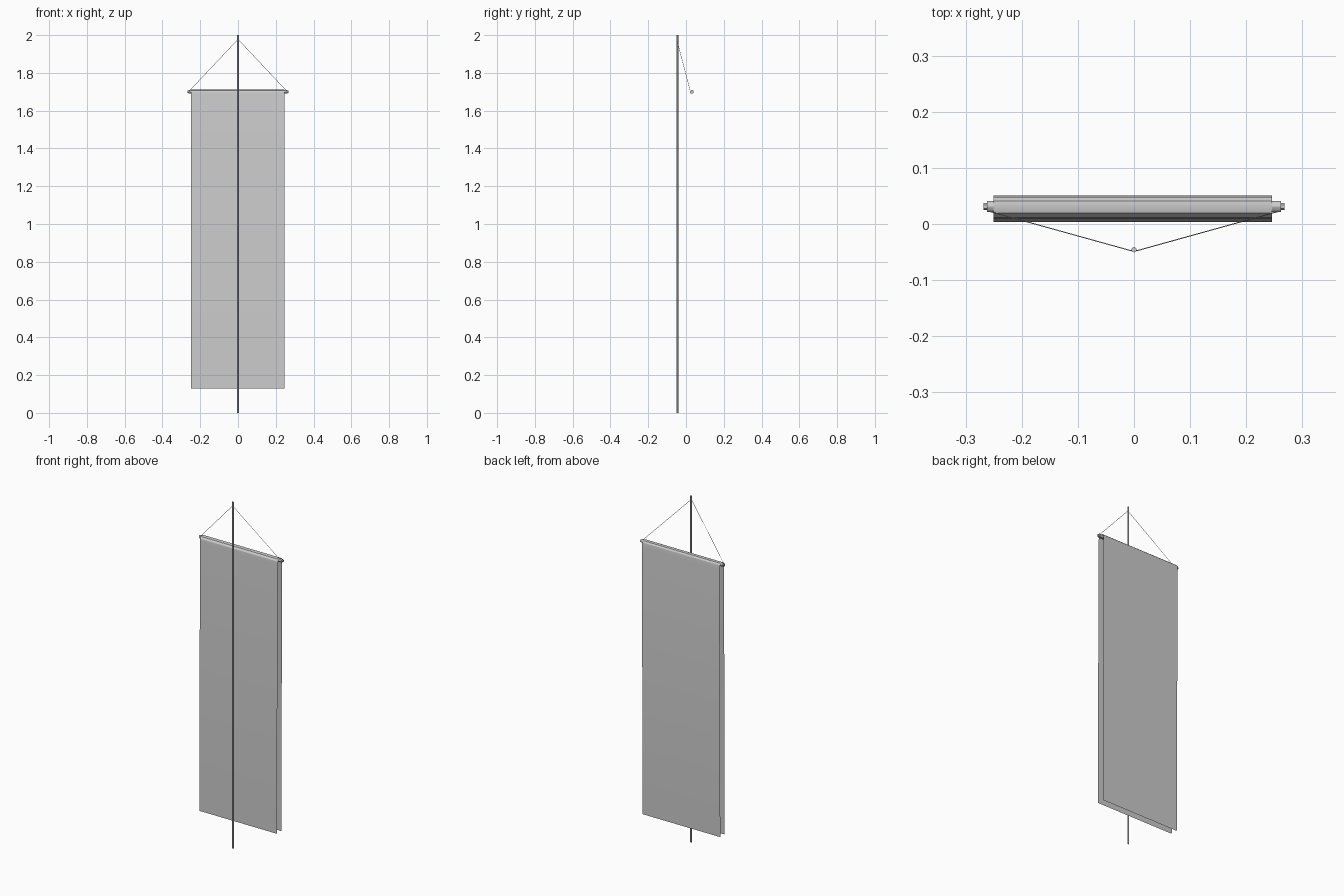
import bpy, bmesh
from math import cos, sin, pi
from mathutils import Vector

cube = bpy.data.objects.get("Cube")
if cube:
    bpy.data.objects.remove(cube)

grey = bpy.data.materials.new("plain_grey")
grey.use_nodes = True
GREY = (0.6, 0.6, 0.6, 1)
grey.diffuse_color = GREY
grey.node_tree.nodes["Principled BSDF"].inputs["Base Color"].default_value = GREY


def finish(name, bm, smooth=False):
    bmesh.ops.remove_doubles(bm, verts=bm.verts, dist=0.00001)
    mesh = bpy.data.meshes.new(name)
    bm.to_mesh(mesh)
    bm.free()
    mesh.materials.append(grey)
    obj = bpy.data.objects.new(name, mesh)
    bpy.context.collection.objects.link(obj)
    if smooth:
        bpy.ops.object.select_all(action='DESELECT')
        obj.select_set(True)
        bpy.context.view_layer.objects.active = obj
        bpy.ops.object.shade_smooth_by_angle()
    return obj


def rod(name, start, end, radius, sides):
    """Capped straight rod between two points."""
    start, end = Vector(start), Vector(end)
    axis = end - start
    bm = bmesh.new()
    bmesh.ops.create_cone(bm, cap_ends=True, segments=sides, radius1=radius,
                          radius2=radius, depth=axis.length)
    turn = axis.to_track_quat('Z', 'Y').to_matrix().to_4x4()
    bmesh.ops.transform(bm, matrix=turn, verts=bm.verts)
    bmesh.ops.translate(bm, vec=(start + end) / 2, verts=bm.verts)
    return finish(name, bm)


POLE_Y, BAR_Y, BAR_Z = -0.046, 0.031, 1.70

# Upright pole
rod("pole", (0, POLE_Y, 0), (0, POLE_Y, 2), 0.005, 6)

# Crossbar with narrower stepped tips
profile = [(0.268, 0), (0.268, 0.006), (0.262, 0.006), (0.262, 0.01)]
profile += [(-x, r) for x, r in reversed(profile)]
sides = 12
bm = bmesh.new()
rings = [[bm.verts.new((x, BAR_Y + r * cos(2 * pi * i / sides),
                        BAR_Z + r * sin(2 * pi * i / sides)))
          for i in range(sides)] for x, r in profile]
for a, b in zip(rings, rings[1:]):
    for i in range(sides):
        j = (i + 1) % sides
        bm.faces.new((a[i], a[j], b[j], b[i]))
bmesh.ops.dissolve_degenerate(bm, dist=0.00001, edges=bm.edges)
bmesh.ops.recalc_face_normals(bm, faces=bm.faces)
finish("crossbar", bm, True)

# Cloth draped over the crossbar, open at the bottom and sides
drape = [(0.004, 0.13), (0.010, 1.68), (0.012, 1.698), (0.020, 1.708),
         (0.031, 1.711), (0.041, 1.709), (0.048, 1.701), (0.051, 1.68),
         (0.044, 0.13)]
bm = bmesh.new()
rows = [[bm.verts.new((x, y, z)) for x in (-0.25, 0.246)] for y, z in drape]
for a, b in zip(rows, rows[1:]):
    bm.faces.new((a[0], a[1], b[1], b[0]))
finish("banner_cloth", bm, True)

# Hanging cords from the pole top to each end of the bar
for side, label in ((1, "left"), (-1, "right")):
    rod(label + "_cord", (0, POLE_Y - 0.003, 1.978),
        (side * 0.256, BAR_Y - 0.009, BAR_Z + 0.006), 0.001, 6)
